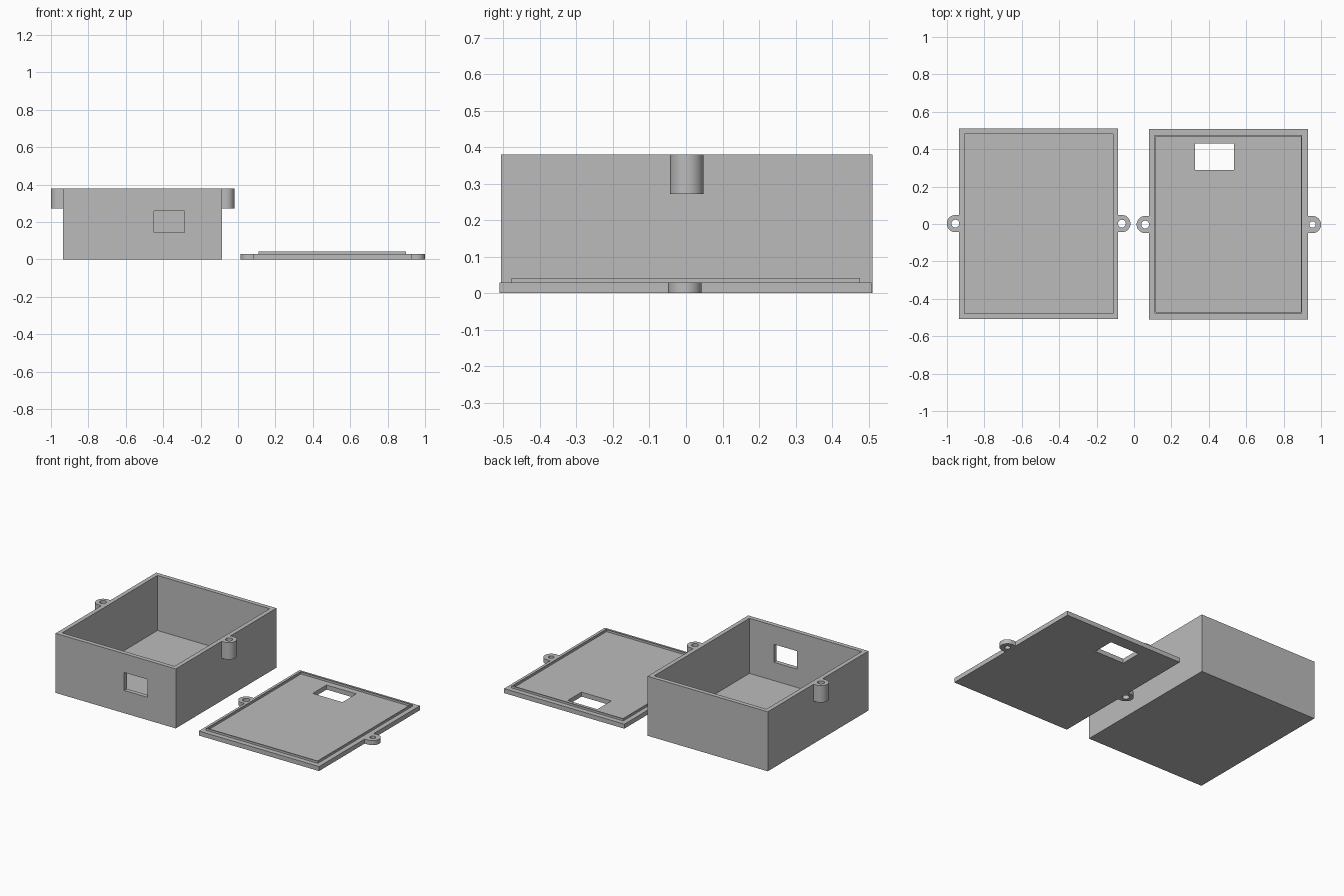
import bpy, bmesh, math

cube = bpy.data.objects.get("Cube")
if cube:
    bpy.data.objects.remove(cube, do_unlink=True)

grey = bpy.data.materials.new("plain grey")
grey.use_nodes = True
colour = (0.5, 0.5, 0.5, 1)
grey.diffuse_color = colour
grey.node_tree.nodes["Principled BSDF"].inputs["Base Color"].default_value = colour


def prism(name, outline, z0, z1):
    """Extrude a flat outline from z0 to z1."""
    bm = bmesh.new()
    base = bm.faces.new([bm.verts.new((x, y, z0)) for x, y in outline])
    top = bmesh.ops.extrude_face_region(bm, geom=[base])["geom"]
    verts = [v for v in top if isinstance(v, bmesh.types.BMVert)]
    bmesh.ops.translate(bm, vec=(0, 0, z1 - z0), verts=verts)
    bmesh.ops.recalc_face_normals(bm, faces=bm.faces)
    mesh = bpy.data.meshes.new(name)
    bm.to_mesh(mesh)
    bm.free()
    mesh.materials.append(grey)
    obj = bpy.data.objects.new(name, mesh)
    bpy.context.collection.objects.link(obj)
    return obj


def block(name, x0, x1, y0, y1, z0, z1):
    return prism(name, [(x0, y0), (x1, y0), (x1, y1), (x0, y1)], z0, z1)


def arc(cx, cy, r, start, sweep, n):
    return [(cx + r * math.cos(start + sweep * i / n),
             cy + r * math.sin(start + sweep * i / n)) for i in range(n + 1)]


def cut(obj, cutter):
    """Subtract a cutter and remove it."""
    cutter.hide_render = True
    mod = obj.modifiers.new("cut", "BOOLEAN")
    mod.operation, mod.solver, mod.object = "DIFFERENCE", "EXACT", cutter
    bpy.context.view_layer.objects.active = obj
    bpy.ops.object.modifier_apply(modifier=mod.name)
    bpy.data.objects.remove(cutter, do_unlink=True)


def ear(name, cx, cy, wall_x, z0, z1, hole):
    """Round-ended screw lug reaching to the wall, with a through hole."""
    side = 1 if cx > wall_x else -1
    start = -math.pi / 2 if side > 0 else math.pi / 2
    outline = arc(cx, cy, 0.046, start, math.pi, 24)
    outline += [(wall_x, outline[-1][1]), (wall_x, outline[0][1])]
    lug = prism(name, outline, z0, z1)
    ring = arc(cx, cy, hole, 0, 2 * math.pi, 24)[:-1]
    cut(lug, prism("hole_cutter", ring, z0 - 0.1, z1 + 0.1))
    bpy.ops.object.select_all(action="DESELECT")
    lug.select_set(True)
    bpy.context.view_layer.objects.active = lug
    bpy.ops.object.shade_smooth_by_angle(angle=math.radians(30))


# Open box with a window in the front wall
box = block("box", -0.935, -0.085, -0.507, 0.51, 0, 0.38)
cut(box, block("cavity_cutter", -0.907, -0.113, -0.479, 0.482, 0.028, 0.5))
cut(box, block("window_cutter", -0.45, -0.285, -0.6, -0.4, 0.145, 0.26))
ear("box_ear_right", -0.955, 0.002, -0.935, 0.272, 0.38, 0.021)
ear("box_ear_left", -0.065, 0.002, -0.085, 0.272, 0.38, 0.021)

# Lid plate with a display opening
lid = block("lid", 0.08, 0.93, -0.51, 0.508, 0, 0.029)
cut(lid, block("opening_cutter", 0.325, 0.535, 0.29, 0.43, -0.1, 0.1))
ear("lid_ear_right", 0.06, -0.003, 0.08, 0, 0.029, 0.021)
ear("lid_ear_left", 0.954, -0.003, 0.93, 0, 0.029, 0.017)

# Thin locating lip on the lid
lip = block("lid_lip", 0.11, 0.899, -0.478, 0.476, 0.029, 0.042)
cut(lip, block("lip_cutter", 0.117, 0.892, -0.471, 0.469, 0, 0.1))
